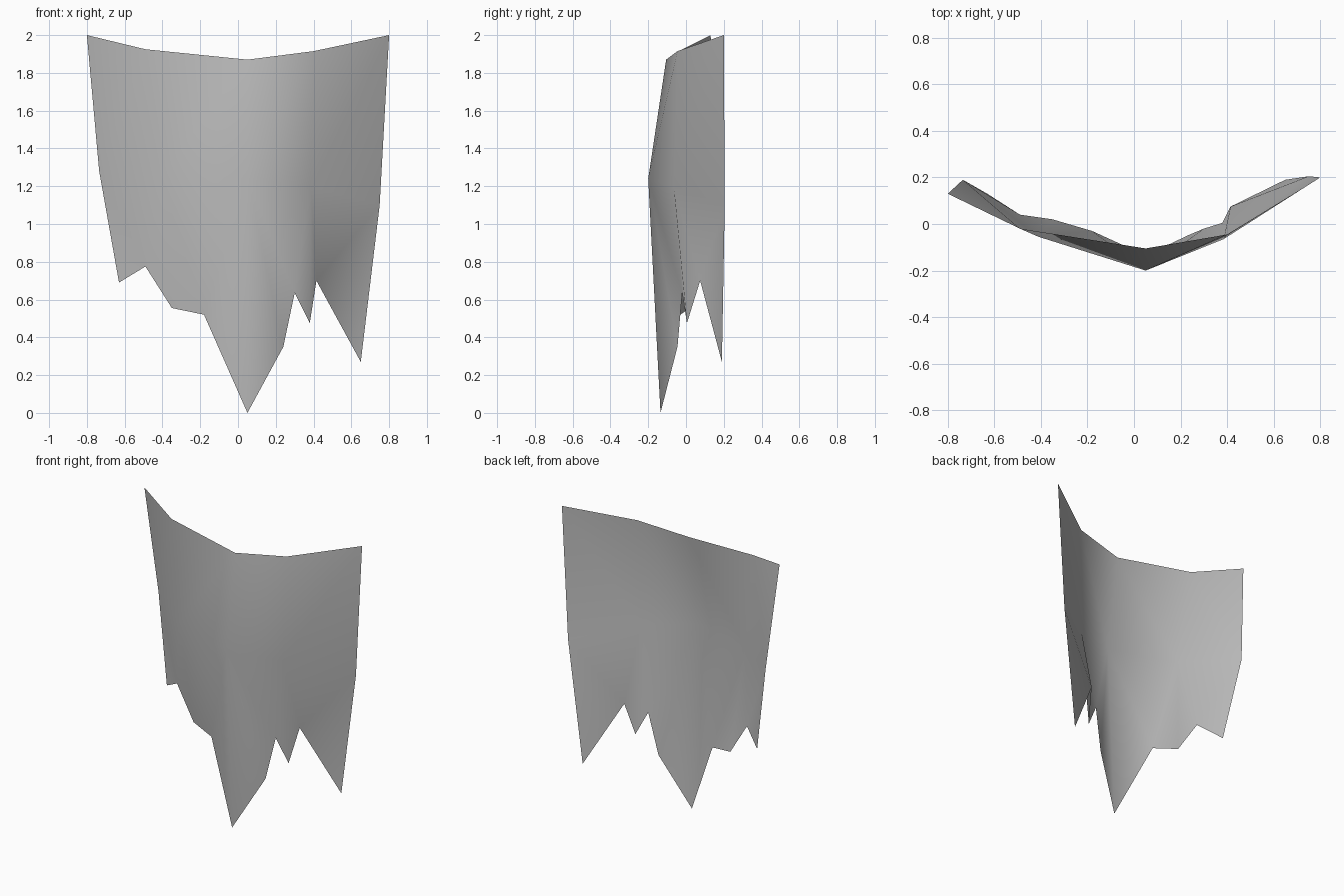
import bpy
import bmesh

cube = bpy.data.objects.get("Cube")
if cube:
    bpy.data.objects.remove(cube, do_unlink=True)

# Cloth colour
cloth = bpy.data.materials.new("grey_cloth")
cloth.use_nodes = True
GREY = (0.5, 0.5, 0.5, 1)
cloth.diffuse_color = GREY
cloth.node_tree.nodes["Principled BSDF"].inputs["Base Color"].default_value = GREY

# Hanging edge, fold line and ragged hem, each running right to left
top_edge = [(-.80, .13, 2), (-.49, -.02, 1.925), (.05, -.105, 1.87),
            (.40, -.045, 1.915), (.80, .20, 2)]
fold_line = [(-.735, .19, 1.28), (-.41, -.055, 1.25), (.05, -.20, 1.24),
             (.385, -.065, 1.2), (.75, .205, 1.1)]
hem = [(-.63, .13, .69), (-.49, .04, .775), (-.35, .02, .555),
       (-.18, -.03, .52), (.05, -.135, 0), (.24, -.045, .35),
       (.30, -.02, .635), (.38, .005, .475), (.415, .075, .70),
       (.65, .19, .27)]
# Hem point at which the strip steps to the next fold point
hem_steps = [1, 3, 6, 8]

bm = bmesh.new()
top, fold, rag = ([bm.verts.new(p) for p in row]
                  for row in (top_edge, fold_line, hem))

# Upper panels
for i in range(len(top) - 1):
    bm.faces.new((fold[i], fold[i + 1], top[i + 1]))
    bm.faces.new((fold[i], top[i + 1], top[i]))

# Torn lower strips, fanned from the fold line to the hem
column = 0
for j in range(len(rag)):
    if j:
        bm.faces.new((rag[j - 1], rag[j], fold[column]))
    if j in hem_steps:
        bm.faces.new((rag[j], fold[column + 1], fold[column]))
        column += 1

mesh = bpy.data.meshes.new("torn_cloth")
bm.to_mesh(mesh)
bm.free()
mesh.materials.append(cloth)
mesh.shade_smooth()
banner = bpy.data.objects.new("torn_cloth", mesh)
bpy.context.collection.objects.link(banner)
